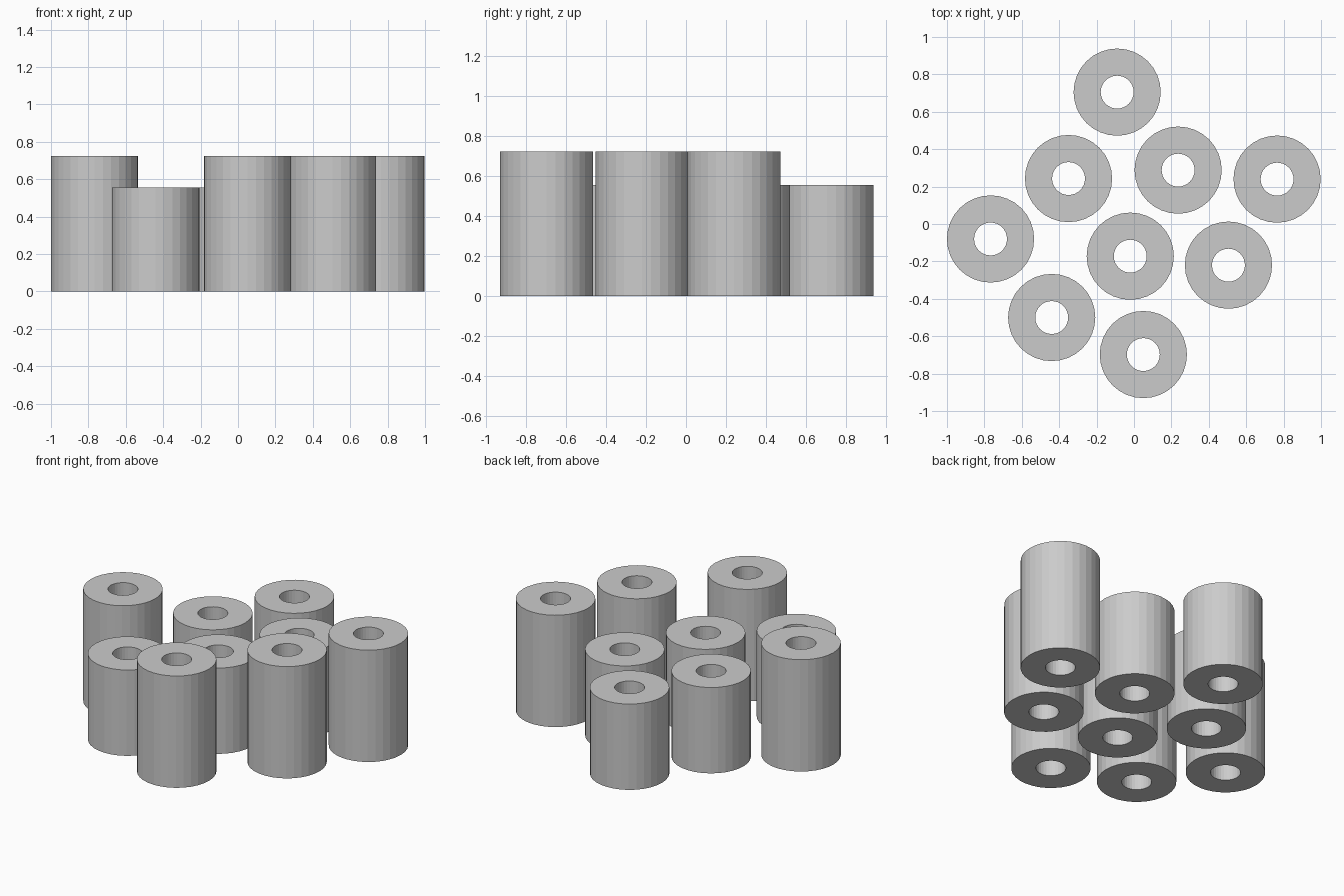
import bpy
import bmesh
from math import cos, sin, tau

cube = bpy.data.objects.get("Cube")
if cube:
    bpy.data.objects.remove(cube, do_unlink=True)

OUTER, BORE, SIDES = 0.233, 0.088, 32
TALL, SHORT = 0.723, 0.555

grey = bpy.data.materials.new("plain grey")
grey.use_nodes = True
colour = (0.6, 0.6, 0.6, 1)
grey.diffuse_color = colour
grey.node_tree.nodes["Principled BSDF"].inputs["Base Color"].default_value = colour


def tube(name, x, y, height):
    """Hollow cylinder: a rectangular section swept round the z axis."""
    bm = bmesh.new()
    section = [(BORE, 0), (OUTER, 0), (OUTER, height), (BORE, height)]
    rings = []
    for i in range(SIDES):
        a = tau * i / SIDES
        rings.append([bm.verts.new((r * cos(a), r * sin(a), z)) for r, z in section])
    for i, ring in enumerate(rings):
        after = rings[(i + 1) % SIDES]
        for j in range(4):
            k = (j + 1) % 4
            bm.faces.new((ring[j], after[j], after[k], ring[k]))
    bmesh.ops.recalc_face_normals(bm, faces=bm.faces)
    mesh = bpy.data.meshes.new(name)
    bm.to_mesh(mesh)
    bm.free()
    mesh.materials.append(grey)
    obj = bpy.data.objects.new(name, mesh)
    obj.location = (x, y, 0)
    bpy.context.collection.objects.link(obj)


# Tall spacers
for n, (x, y) in enumerate([(-0.767, -0.08), (0.05, -0.698),
                            (0.505, -0.22), (0.765, 0.24)], 1):
    tube(f"tall_spacer_{n}", x, y, TALL)

# Short spacers
for n, (x, y) in enumerate([(-0.44, -0.5), (-0.02, -0.172), (-0.35, 0.243),
                            (0.236, 0.288), (-0.09, 0.705)], 1):
    tube(f"short_spacer_{n}", x, y, SHORT)
